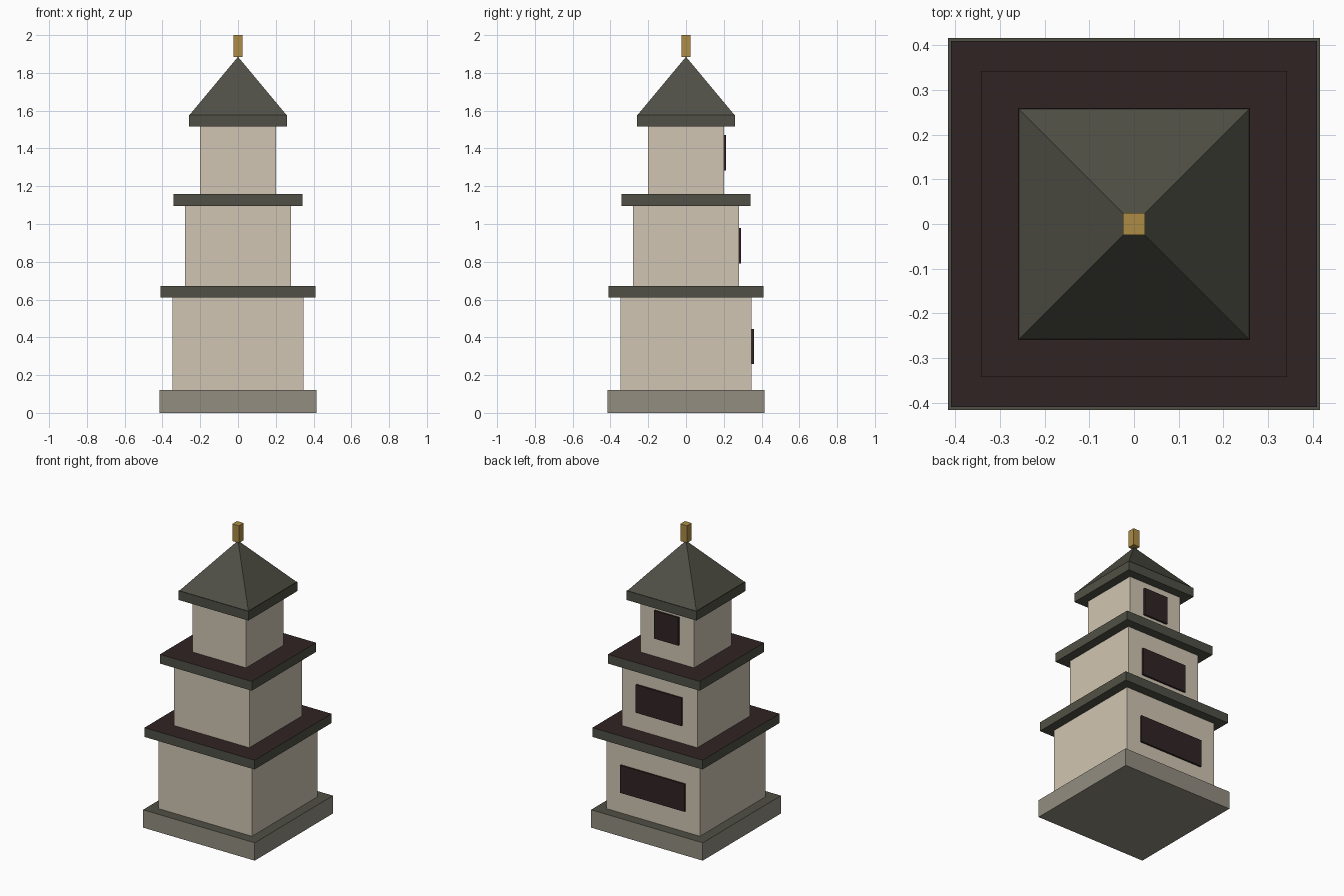
import bpy
import math

default_cube = bpy.data.objects.get("Cube")
if default_cube:
    bpy.data.objects.remove(default_cube, do_unlink=True)


def srgb(r, g, b):
    return tuple((c / 255 / 12.92) if c < 11 else ((c / 255 + 0.055) / 1.055) ** 2.4
                 for c in (r, g, b)) + (1.0,)


def material(name, rgb):
    mat = bpy.data.materials.new(name)
    mat.use_nodes = True
    mat.diffuse_color = srgb(*rgb)
    mat.node_tree.nodes["Principled BSDF"].inputs["Base Color"].default_value = srgb(*rgb)
    return mat


plaster = material("cream plaster", (208, 197, 178))
stone = material("grey stone", (147, 141, 128))
tile = material("dark green tile", (80, 80, 70))
timber = material("dark maroon timber", (48, 36, 36))
gold = material("dull gold", (172, 139, 69))


def box(name, x_half, y_min, y_max, z_min, z_max, mat, top_mat=None):
    bpy.ops.mesh.primitive_cube_add(size=1, location=(0, (y_min + y_max) / 2, (z_min + z_max) / 2))
    obj = bpy.context.object
    obj.name = name
    obj.scale = (2 * x_half, y_max - y_min, z_max - z_min)
    bpy.ops.object.transform_apply(location=False, rotation=False, scale=True)
    obj.data.materials.append(mat)
    if top_mat:
        obj.data.materials.append(top_mat)
        for face in obj.data.polygons:
            face.material_index = 1 if face.normal.z > 0.5 else 0
    return obj


def block(name, half, z_min, z_max, mat, top_mat=None):
    return box(name, half, -half, half, z_min, z_max, mat, top_mat)


# Stone plinth with a dark top
block("plinth", 0.416, 0, 0.12, stone, tile)

# Storeys: name, wall half width, wall bottom, eave bottom, eave top, eave half width,
# window half width, window bottom, window top
storeys = [
    ("lower", 0.348, 0.12, 0.61, 0.672, 0.41, 0.24, 0.26, 0.445),
    ("middle", 0.28, 0.672, 1.096, 1.158, 0.342, 0.17, 0.792, 0.98),
    ("upper", 0.2, 1.158, 1.515, 1.577, 0.26, 0.09, 1.282, 1.47),
]
for name, wall, bottom, eave, top, eave_half, win, win_low, win_high in storeys:
    block(name + "_walls", wall, bottom, eave, plaster)
    block(name + "_eave", eave_half, eave, top, tile, timber)
    box(name + "_back_window", win, wall - 0.005, wall + 0.012, win_low, win_high, timber)

# Pyramid roof
bpy.ops.mesh.primitive_cone_add(vertices=4, radius1=0.257 * math.sqrt(2), radius2=0,
                                depth=0.308, location=(0, 0, 1.577 + 0.154),
                                rotation=(0, 0, math.pi / 4))
roof = bpy.context.object
roof.name = "pyramid_roof"
roof.data.materials.append(tile)

# Finial
block("finial", 0.025, 1.885, 2.0, gold)
